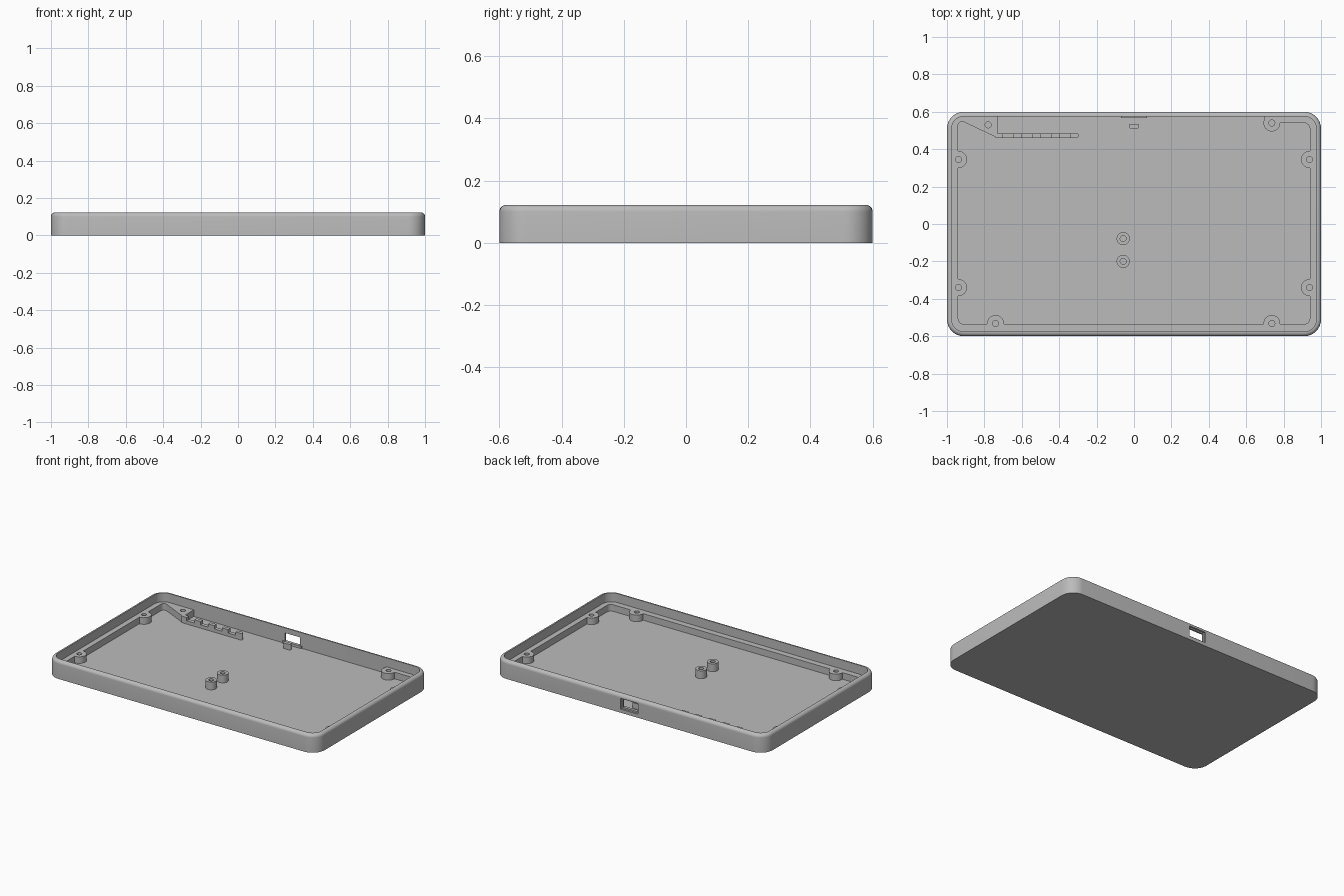
import bpy, bmesh, math
from mathutils import Vector

if "Cube" in bpy.data.objects:
    bpy.data.objects.remove(bpy.data.objects["Cube"])

HEIGHT, FLOOR, LEDGE = 0.122, 0.018, 0.062

grey = bpy.data.materials.new("matte_grey")
grey.use_nodes = True
grey.diffuse_color = (0.5, 0.5, 0.5, 1)
grey.node_tree.nodes["Principled BSDF"].inputs["Base Color"].default_value = (0.5, 0.5, 0.5, 1)


def rounded(corners, steps=8):
    """Outline from (x, y, radius) corners, each replaced with an arc."""
    out = []
    for i, (x, y, r) in enumerate(corners):
        p = Vector((x, y))
        if r == 0:
            out.append(p)
            continue
        a = (Vector(corners[i - 1][:2]) - p).normalized()
        b = (Vector(corners[(i + 1) % len(corners)][:2]) - p).normalized()
        half = a.angle(b) / 2
        centre = p + (a + b).normalized() * r / math.sin(half)
        start = p + a * r / math.tan(half) - centre
        end = p + b * r / math.tan(half) - centre
        sweep = start.angle_signed(end)
        for k in range(steps + 1):
            t = -sweep * k / steps
            c, s = math.cos(t), math.sin(t)
            out.append(centre + Vector((start.x * c - start.y * s, start.x * s + start.y * c)))
    return out


def rect(x0, x1, y0, y1, r=0):
    return rounded([(x0, y0, r), (x1, y0, r), (x1, y1, r), (x0, y1, r)])


def circle(x, y, r, n=32):
    return [Vector((x + r * math.cos(math.tau * k / n), y + r * math.sin(math.tau * k / n)))
            for k in range(n)]


def loft(bm, layers):
    """Skin a stack of (outline, z) layers and close both ends."""
    rings = [[bm.verts.new((p.x, p.y, z)) for p in pts] for pts, z in layers]
    for lo, hi in zip(rings, rings[1:]):
        for i in range(len(lo)):
            j = (i + 1) % len(lo)
            bm.faces.new((lo[i], lo[j], hi[j], hi[i]))
    bm.faces.new(rings[0][::-1])
    bm.faces.new(rings[-1])


def make(name, *stacks):
    bm = bmesh.new()
    for layers in stacks:
        loft(bm, layers)
    bmesh.ops.recalc_face_normals(bm, faces=bm.faces)
    mesh = bpy.data.meshes.new(name)
    bm.to_mesh(mesh)
    bm.free()
    mesh.materials.append(grey)
    obj = bpy.data.objects.new(name, mesh)
    bpy.context.collection.objects.link(obj)
    return obj


def prism(outline, z0, z1):
    return [(outline, z0), (outline, z1)]


def activate(obj):
    bpy.ops.object.select_all(action="DESELECT")
    obj.select_set(True)
    bpy.context.view_layer.objects.active = obj


def combine(obj, tool, operation):
    mod = obj.modifiers.new("bool", "BOOLEAN")
    mod.operation, mod.solver, mod.object = operation, "EXACT", tool
    activate(obj)
    bpy.ops.object.modifier_apply(modifier=mod.name)
    bpy.data.objects.remove(tool)


def smooth(obj):
    activate(obj)
    bpy.ops.object.shade_smooth_by_angle(angle=math.radians(30))


# Tray shell with a rounded rim
def inset(d):
    return rect(d - 1, 1 - d, d - 0.6, 0.6 - d, 0.09 - d)


fillet = 0.022
profile = [(0, 0)]
for k in range(7):
    t = math.pi / 2 * k / 6
    profile.append((fillet * (1 - math.cos(t)), HEIGHT - fillet + fillet * math.sin(t)))
profile += [(0.025, HEIGHT), (0.025, FLOOR)]
shell = make("tray_shell", [(inset(d), z) for d, z in profile])

# Port opening in the back wall, with a shallow recess outside
combine(shell, make("port_cutter", prism(rect(-0.055, 0.055, 0.55, 0.65), 0.034, 0.088)), "DIFFERENCE")
combine(shell, make("recess_cutter", prism(rect(-0.064, 0.064, 0.588, 0.65), 0.024, 0.096)), "DIFFERENCE")
smooth(shell)

# Inner ledge: rounded slab with the pocket removed
ledge = make("inner_ledge", prism(rect(-0.985, 0.985, -0.585, 0.585, 0.075), 0.01, LEDGE))
pocket = rounded([(-0.94, -0.535, 0.03), (0.94, -0.535, 0.03), (0.94, 0.54, 0.03),
                  (0.695, 0.54, 0), (0.695, 0.65, 0), (-0.73, 0.65, 0),
                  (-0.73, 0.46, 0), (-0.93, 0.555, 0.02), (-0.94, 0.53, 0.01)])
combine(ledge, make("pocket_cutter", prism(pocket, -0.05, 0.2)), "DIFFERENCE")

# Screw bosses along the ledge, then their holes
screws = [(sx * 0.938, y) for sx in (-1, 1) for y in (-0.34, 0.345)]
screws += [(-0.74, -0.532), (0.737, -0.532), (0.737, 0.54)]
combine(ledge, make("boss_tool", *[prism(circle(x, y, 0.045), 0.01, LEDGE) for x, y in screws]), "UNION")
holes = screws + [(-0.78, 0.53)]
combine(ledge, make("hole_tool", *[prism(circle(x, y, 0.016, 24), 0.02, 0.1) for x, y in holes]),
        "DIFFERENCE")
smooth(ledge)

# Notched fence running from the back corner
fence = make("notched_fence", prism(rounded([(-0.74, 0.46, 0), (-0.295, 0.46, 0.012),
                                             (-0.295, 0.485, 0.012), (-0.74, 0.485, 0)]), 0.01, LEDGE))
notches = [prism(rect(x, x + 0.056, 0.44, 0.5), 0.04, 0.1) for x in (-0.702, -0.599, -0.498, -0.396)]
combine(fence, make("notch_tool", *notches), "DIFFERENCE")
smooth(fence)

# Pair of hollow standoffs on the floor
for name, y in (("rear_standoff", -0.078), ("front_standoff", -0.2)):
    post = make(name, prism(circle(-0.058, y, 0.035), 0.01, 0.07))
    combine(post, make("bore", prism(circle(-0.058, y, 0.016, 24), 0.02, 0.1)), "DIFFERENCE")
    smooth(post)

# Support post and sill beside the port
smooth(make("port_post", prism(rect(-0.028, 0.028, 0.511, 0.535, 0.0115), 0.01, 0.055)))
make("port_sill", prism(rect(-0.07, 0.07, 0.568, 0.58), 0.01, 0.034))
